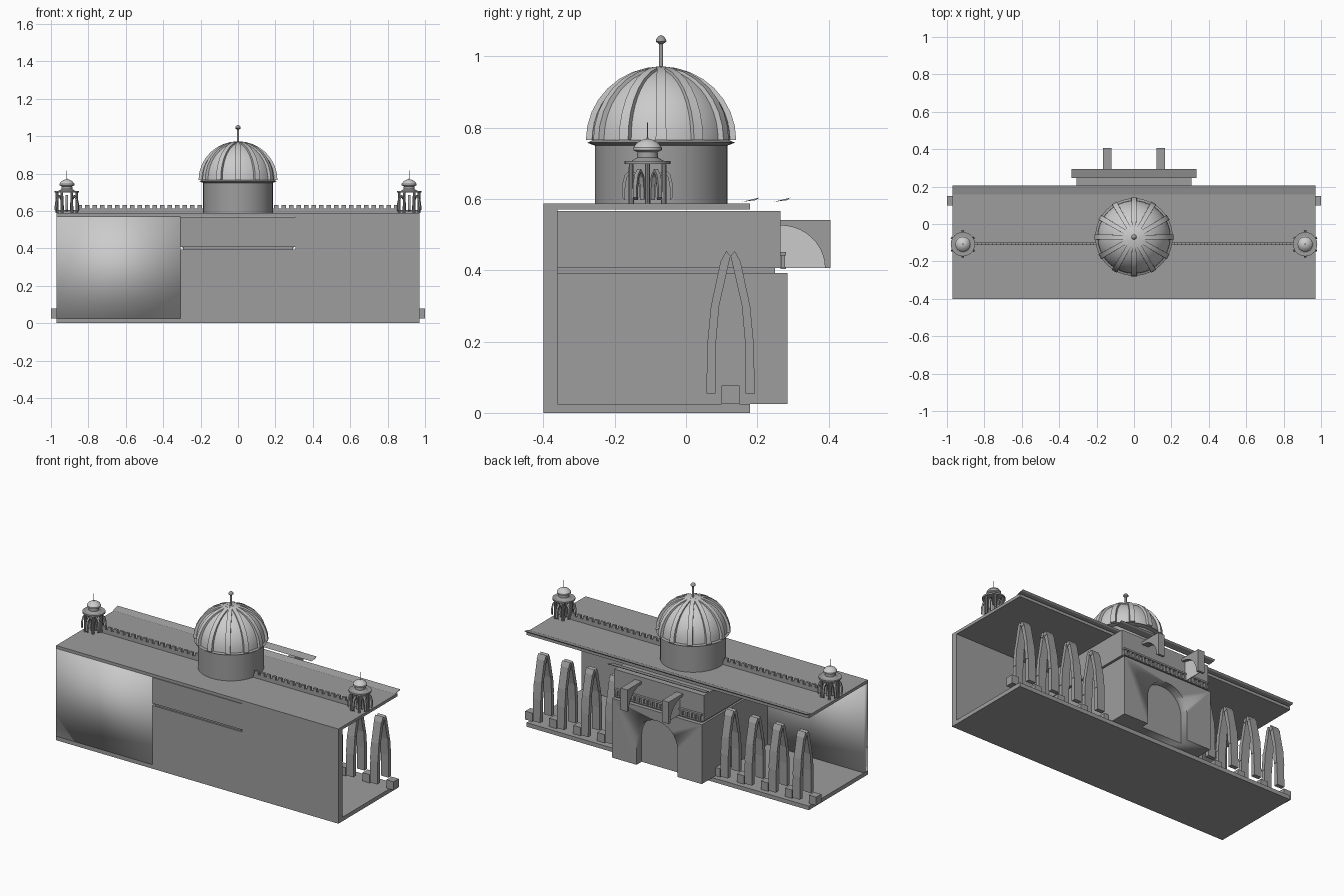
import bpy, bmesh, math
from math import sin, cos, pi
from mathutils import Vector, Matrix

if "Cube" in bpy.data.objects:
    bpy.data.objects.remove(bpy.data.objects["Cube"])

# Darker masonry, lighter default grey for the dome
STONE = bpy.data.materials.new("stone")
STONE.diffuse_color = (.34, .34, .34, 1)
STONE.use_nodes = True
STONE.node_tree.nodes["Principled BSDF"].inputs["Base Color"].default_value = STONE.diffuse_color


def finish(name, bm, stone=True, flip=False):
    bmesh.ops.recalc_face_normals(bm, faces=bm.faces)
    if flip:
        bmesh.ops.reverse_faces(bm, faces=bm.faces)
    me = bpy.data.meshes.new(name)
    bm.to_mesh(me)
    bm.free()
    if stone:
        me.materials.append(STONE)
    ob = bpy.data.objects.new(name, me)
    bpy.context.collection.objects.link(ob)
    bpy.ops.object.select_all(action='DESELECT')
    ob.select_set(True)
    bpy.context.view_layer.objects.active = ob
    bpy.ops.object.shade_smooth_by_angle(angle=math.radians(100 if flip else 32))
    return ob


def add_box(bm, x0, x1, y0, y1, z0, z1):
    m = Matrix.Translation(((x0 + x1) / 2, (y0 + y1) / 2, (z0 + z1) / 2))
    bmesh.ops.create_cube(bm, size=1, matrix=m @ Matrix.Diagonal((x1 - x0, y1 - y0, z1 - z0, 1)))


def box(name, *dims, **kw):
    bm = bmesh.new()
    add_box(bm, *dims)
    return finish(name, bm, **kw)


def add_prism(bm, pts, d):
    """Extrude a planar outline of 3D points by the vector d."""
    f = bm.faces.new([bm.verts.new(p) for p in pts])
    r = bmesh.ops.extrude_face_region(bm, geom=[f])
    bmesh.ops.translate(bm, vec=d, verts=[v for v in r['geom'] if isinstance(v, bmesh.types.BMVert)])


def prism(name, pts, d, **kw):
    bm = bmesh.new()
    add_prism(bm, pts, d)
    return finish(name, bm, **kw)


def add_lathe(bm, prof, x, y, n):
    rings = [[bm.verts.new((x + r * cos(2 * pi * i / n), y + r * sin(2 * pi * i / n), z))
              for i in range(n)] for r, z in prof]
    for a, b in zip(rings, rings[1:]):
        for i in range(n):
            j = (i + 1) % n
            bm.faces.new((a[i], a[j], b[j], b[i]))
    bm.faces.new(rings[0])
    bm.faces.new(rings[-1])


def lathe(name, prof, x, y, n=32, **kw):
    bm = bmesh.new()
    add_lathe(bm, prof, x, y, n)
    return finish(name, bm, **kw)


# Floor, roof and rear wall
box("floor_slab", -.97, .97, -.40, .18, 0, .025)
box("roof_slab", -.97, .97, -.40, .18, .57, .588)
box("wall_right", .308, .97, -.40, -.36, .025, .57)
box("wall_left", -.97, -.308, -.40, -.36, .025, .57, stone=False, flip=True)

# Thin wedge eaves
for name, hx, y in (("roof_eave", .97, .157), ("portal_eave", .335, .245)):
    prism(name, [(-hx, y, .592), (-hx, y + .048, .604), (-hx, y + .04, .597)], (2 * hx, 0, 0))

# Central block with arched recess
core = box("portal_core", -.308, .308, -.40, .285, .025, .393)
arch = [(.14 * cos(pi * i / 16), .235, .195 + .14 * sin(pi * i / 16)) for i in range(17)]
cutter = prism("recess_cutter", [(.14, .235, -.05)] + arch + [(-.14, .235, -.05)], (0, .1, 0))
cutter.hide_render = True
cutter.hide_viewport = True
mod = core.modifiers.new("recess", 'BOOLEAN')
mod.object = cutter
mod.operation = 'DIFFERENCE'
mod.solver = 'EXACT'
box("portal_ledge", -.295, .295, -.39, .25, .393, .406)
box("portal_upper", -.308, .308, -.40, .265, .406, .567)

# Balcony railing
bm = bmesh.new()
add_box(bm, -.3, .3, .265, .28, .442, .452)
add_box(bm, -.3, .3, .265, .28, .404, .41)
for i in range(20):
    x = -.285 + .03 * i
    add_box(bm, x - .006, x + .006, .267, .278, .41, .442)
finish("balcony_railing", bm)

# Quarter-arch brackets
for name, x in (("bracket_left", -.165), ("bracket_right", .12)):
    arc = [(x, .265 + .125 * sin(pi / 2 * i / 10), .406 + .12 * cos(pi / 2 * i / 10)) for i in range(11)]
    prism(name, [(x, .405, .406), (x, .405, .541), (x, .265, .541)] + arc, (.045, 0, 0))
    if x < 0:
        web = [(x + .02, b, c) for a, b, c in [(x, .265, .406)] + arc]
        prism("bracket_web", web, (.003, 0, 0), stone=False)

# Arcade: segmented pointed arches standing across the gallery
half_out = [(.068, .055), (.065, .195), (.055, .30), (.028, .425), (.012, .454)]
half_in = [(.042, .055), (.041, .195), (.032, .30), (.006, .415), (0, .44)]
bm = bmesh.new()
for s in (-1, 1):
    for k in range(4):
        x = s * (.892 - .165 * k)
        for m in (-1, 1):
            for i in range(4):
                q = [half_out[i], half_out[i + 1], half_in[i + 1], half_in[i]]
                t = .025 + .002 * (i % 2)
                add_prism(bm, [(x - t, .125 + m * a, z) for a, z in q], (2 * t, 0, 0))
finish("arcade_arches", bm)

# Pier blocks between the arches
bm = bmesh.new()
for s in (-1, 1):
    for k in range(5):
        x = s * (.975 - .165 * k)
        add_box(bm, x - .025, x + .025, .10, .15, .025, .077)
finish("pier_blocks", bm)

# Roof parapet
bm = bmesh.new()
for s in (-1, 1):
    for k in range(17):
        x = s * (.205 + .04 * k)
        add_box(bm, x - .02, x + .02, -.11, -.1, .588, .613)
        add_box(bm, x - .012, x + .012, -.112, -.098, .611, .632)
finish("roof_parapet", bm)

# Drum and dome
CY = -.07
lathe("drum", [(.186, .588), (.186, .752)], 0, CY, 48)
lathe("dome_cornice", [(.186, .75), (.207, .758), (.19, .766)], 0, CY, 48)
R, Z0 = .194, .765
lathe("dome", [(R * cos(pi / 2 * i / 12) + .0005, Z0 + .2 * sin(pi / 2 * i / 12)) for i in range(13)],
      0, CY, 48, stone=False)

# Dome ribs
bm = bmesh.new()
for k in range(12):
    c, s = cos(pi * k / 6), sin(pi * k / 6)
    rows = []
    for i in range(9):
        t = pi / 2 * i / 8
        w = .015 - .004 * (i / 8)
        ro, ri = .211 * cos(t), .188 * cos(t)
        zo, zi = Z0 + .207 * sin(t), Z0 + .19 * sin(t)
        rows.append([bm.verts.new((c * r - s * o, CY + s * r + c * o, z))
                     for r, o, z in ((ri, -w, zi), (ro, -w, zo), (ro, w, zo), (ri, w, zi))])
    for a, b in zip(rows, rows[1:]):
        for i in range(4):
            j = (i + 1) % 4
            bm.faces.new((a[i], a[j], b[j], b[i]))
    bm.faces.new(rows[0])
    bm.faces.new(rows[-1])
finish("dome_ribs", bm, stone=False)
lathe("dome_finial", [(.006, .965), (.006, 1.035), (.015, 1.042), (.014, 1.048),
                      (.008, 1.056), (.001, 1.06)], 0, CY, 16)

# Corner kiosks
for side, x in (("left", -.915), ("right", .915)):
    y = -.108
    bm = bmesh.new()
    for k in range(6):
        a = pi * k / 3
        add_lathe(bm, [(.008, .588), (.007, .70)], x + .053 * cos(a), y + .053 * sin(a), 10)
    finish("kiosk_columns_" + side, bm)
    # small radial arches between the columns
    bm = bmesh.new()
    for k in range(6):
        a = pi * (k + .5) / 3
        v, u = Vector((-sin(a), cos(a), 0)), Vector((cos(a), sin(a), 0))
        o = Vector((x, y, 0)) + u * .047 - v * .006
        pts = [(.025, .605), (.024, .64), (.017, .668), (0, .685)]
        path = pts + [(-p, z) for p, z in pts[-2::-1]]
        for (p, z), (p2, z2) in zip(path, path[1:]):
            q = [(p, z), (p2, z2), (p2 * .65, z2 - .008), (p * .65, z - .008)]
            add_prism(bm, [o + u * i + Vector((0, 0, j)) for i, j in q], v * .012)
    finish("kiosk_arches_" + side, bm)
    lathe("kiosk_roof_" + side, [(.065, .698), (.065, .707)], x, y, 24)
    lathe("kiosk_neck_" + side, [(.045, .707), (.03, .716), (.028, .734)], x, y, 24)
    lathe("kiosk_dome_" + side, [(.025, .73), (.04, .737), (.04, .745), (.031, .757), (.016, .766),
                                 (.003, .769)], x, y, 24, stone=False)
    lathe("kiosk_finial_" + side, [(.004, .765), (.0015, .775), (.001, .815)], x, y, 8)
